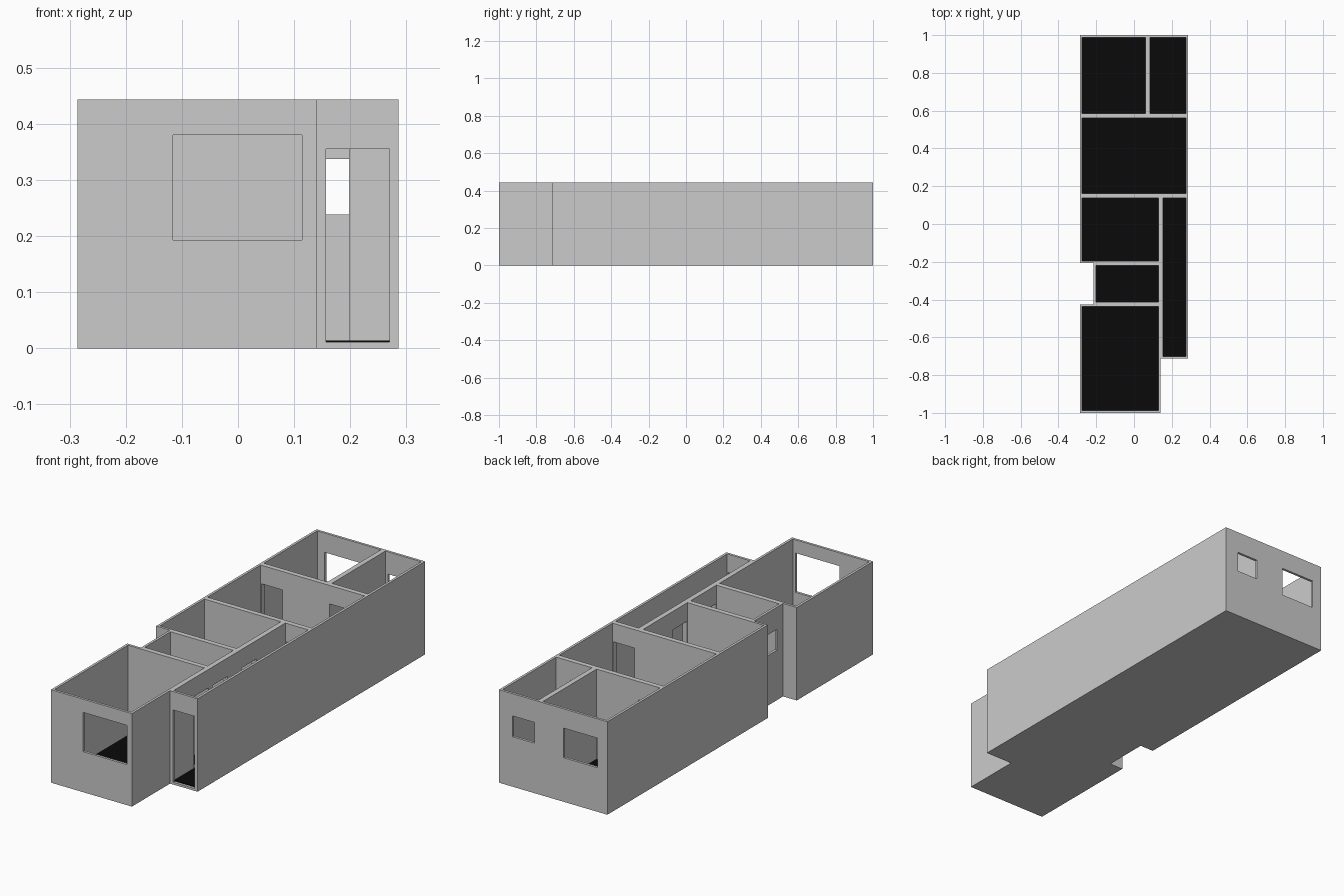
import bpy, bmesh

if "Cube" in bpy.data.objects:
    bpy.data.objects.remove(bpy.data.objects["Cube"])

H, T, SLAB = 0.443, 0.012, 0.011      # wall height, half wall thickness, slab
XL, XM, XR = -0.286, 0.141, 0.286     # left, corridor line, right
FRONT = -0.713                        # corridor front


def box(name, x0, x1, y0, y1, z0, z1):
    bm = bmesh.new()
    bmesh.ops.create_cube(bm, size=1)
    for v in bm.verts:
        v.co = (x1 if v.co.x > 0 else x0,
                y1 if v.co.y > 0 else y0,
                z1 if v.co.z > 0 else z0)
    me = bpy.data.meshes.new(name)
    bm.to_mesh(me)
    bm.free()
    ob = bpy.data.objects.new(name, me)
    bpy.context.collection.objects.link(ob)
    return ob


# solid block over the house footprint
outline = [(XL, -1), (XM, -1), (XM, FRONT), (XR, FRONT), (XR, 1), (XL, 1),
           (XL, -0.207), (-0.214, -0.207), (-0.214, -0.425), (XL, -0.425)]
bm = bmesh.new()
face = bm.faces.new([bm.verts.new((x, y, 0)) for x, y in outline])
ext = bmesh.ops.extrude_face_region(bm, geom=[face])
bmesh.ops.translate(bm, vec=(0, 0, H),
                    verts=[g for g in ext["geom"] if isinstance(g, bmesh.types.BMVert)])
bmesh.ops.recalc_face_normals(bm, faces=bm.faces)
mesh = bpy.data.meshes.new("house_walls")
bm.to_mesh(mesh)
bm.free()
walls = bpy.data.objects.new("house_walls", mesh)
bpy.context.collection.objects.link(walls)

# rooms: x0, x1, y0, y1 measured to wall centre lines
rooms = {
    "back_bedroom": (XL, 0.073, 0.574, 1),
    "back_bathroom": (0.073, XR, 0.574, 1),
    "living_room": (XL, XR, 0.150, 0.574),
    "middle_room": (XL, XM, -0.207, 0.150),
    "small_room": (-0.214, XM, -0.425, -0.207),
    "front_room": (XL, XM, -1, -0.425),
    "corridor": (XM, XR, FRONT, 0.150),
}

# openings through walls along x: x0, x1, wall y, z0, z1
DOOR = (SLAB, 0.355)
openings_x = [
    (-0.116, 0.114, -1, 0.193, 0.380),      # front window
    (0.157, 0.270, FRONT, *DOOR),           # entrance
    (0.157, 0.270, 0.150, *DOOR),           # corridor to living room
    (-0.270, -0.160, 0.574, *DOOR),         # bedroom door
    (0.088, 0.198, 0.574, *DOOR),           # bathroom door
    (-0.235, -0.054, 1, 0.210, 0.351),      # bedroom window
    (0.099, 0.215, 1, 0.238, 0.337),        # bathroom window
]
# openings through walls along y: wall x, y0, y1, z0, z1
openings_y = [
    (-0.214, -0.380, -0.252, 0.238, 0.337),  # small room window
    (XM, -0.551, -0.441, *DOOR),
    (XM, -0.409, -0.299, *DOOR),
    (XM, -0.191, -0.081, *DOOR),
]

# cut rooms and openings out of the block
D = 0.03
cutters = [box("room_cutter", a + T, b - T, c + T, d - T, SLAB, H + 0.1)
           for a, b, c, d in rooms.values()]
cutters += [box("opening_cutter", a, b, y - D, y + D, z0, z1)
            for a, b, y, z0, z1 in openings_x]
cutters += [box("opening_cutter", x - D, x + D, a, b, z0, z1)
            for x, a, b, z0, z1 in openings_y]
bpy.context.view_layer.objects.active = walls
for c in cutters:
    c.hide_render = True
    m = walls.modifiers.new("cut", 'BOOLEAN')
    m.operation, m.solver, m.object = 'DIFFERENCE', 'EXACT', c
    bpy.ops.object.modifier_apply(modifier=m.name)
for c in cutters:
    bpy.data.objects.remove(c)

# black floor in every room
black = bpy.data.materials.new("black_floor")
black.diffuse_color = (0.003, 0.003, 0.003, 1)
black.use_nodes = True
black.node_tree.nodes["Principled BSDF"].inputs["Base Color"].default_value = black.diffuse_color
for name, (a, b, c, d) in rooms.items():
    floor = box(name + "_floor", a + T, b - T, c + T, d - T, SLAB, SLAB + 0.003)
    floor.data.materials.append(black)
